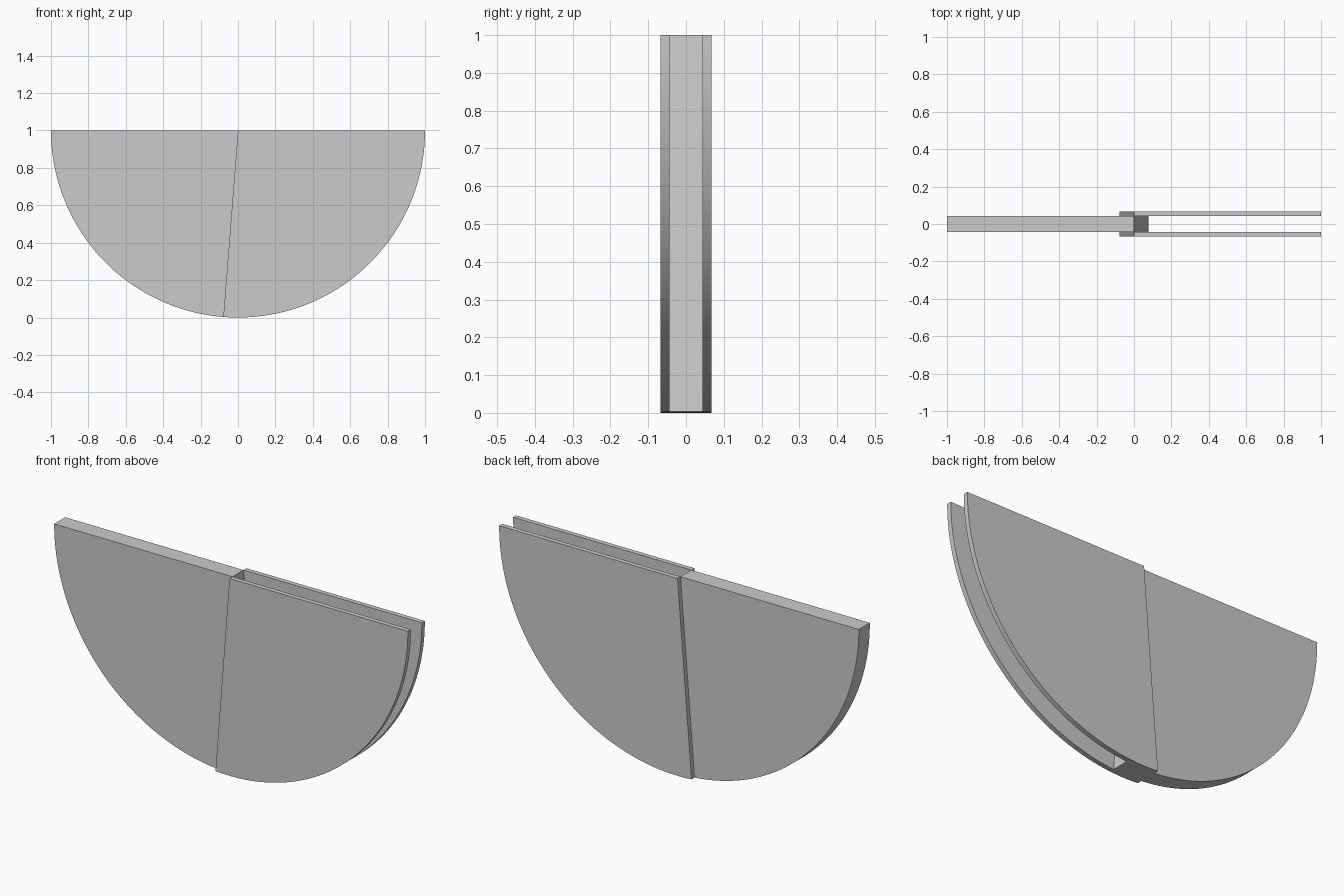
import bpy, bmesh, math

if "Cube" in bpy.data.objects:
    bpy.data.objects.remove(bpy.data.objects["Cube"])


def sector(name, start, end, y0, y1, steps=64):
    """Circular sector around (0, 1) in the XZ plane, extruded from y0 to y1."""
    bm = bmesh.new()
    pts = [(0, 1)]
    for i in range(steps + 1):
        a = math.radians(start + (end - start) * i / steps)
        pts.append((math.cos(a), 1 + math.sin(a)))
    face = bm.faces.new([bm.verts.new((x, y0, z)) for x, z in pts])
    ext = bmesh.ops.extrude_face_region(bm, geom=[face])
    moved = [v for v in ext["geom"] if isinstance(v, bmesh.types.BMVert)]
    bmesh.ops.translate(bm, verts=moved, vec=(0, y1 - y0, 0))
    bmesh.ops.recalc_face_normals(bm, faces=bm.faces)
    mesh = bpy.data.meshes.new(name)
    bm.to_mesh(mesh)
    bm.free()
    obj = bpy.data.objects.new(name, mesh)
    bpy.context.collection.objects.link(obj)
    bpy.ops.object.select_all(action="DESELECT")
    obj.select_set(True)
    bpy.context.view_layer.objects.active = obj
    bpy.ops.object.shade_smooth_by_angle(angle=math.radians(30))
    return obj


OVERLAP = 4.5
INNER, OUTER = 0.044, 0.068

# Thick middle leaf on the left, slightly past the vertical
sector("middle_leaf", 180, 270 + OVERLAP, -INNER, INNER)

# Two thin plates on the right that clasp the middle leaf
sector("front_plate", 270 - OVERLAP, 360, -OUTER, -INNER)
sector("back_plate", 270 - OVERLAP, 360, INNER, OUTER)
